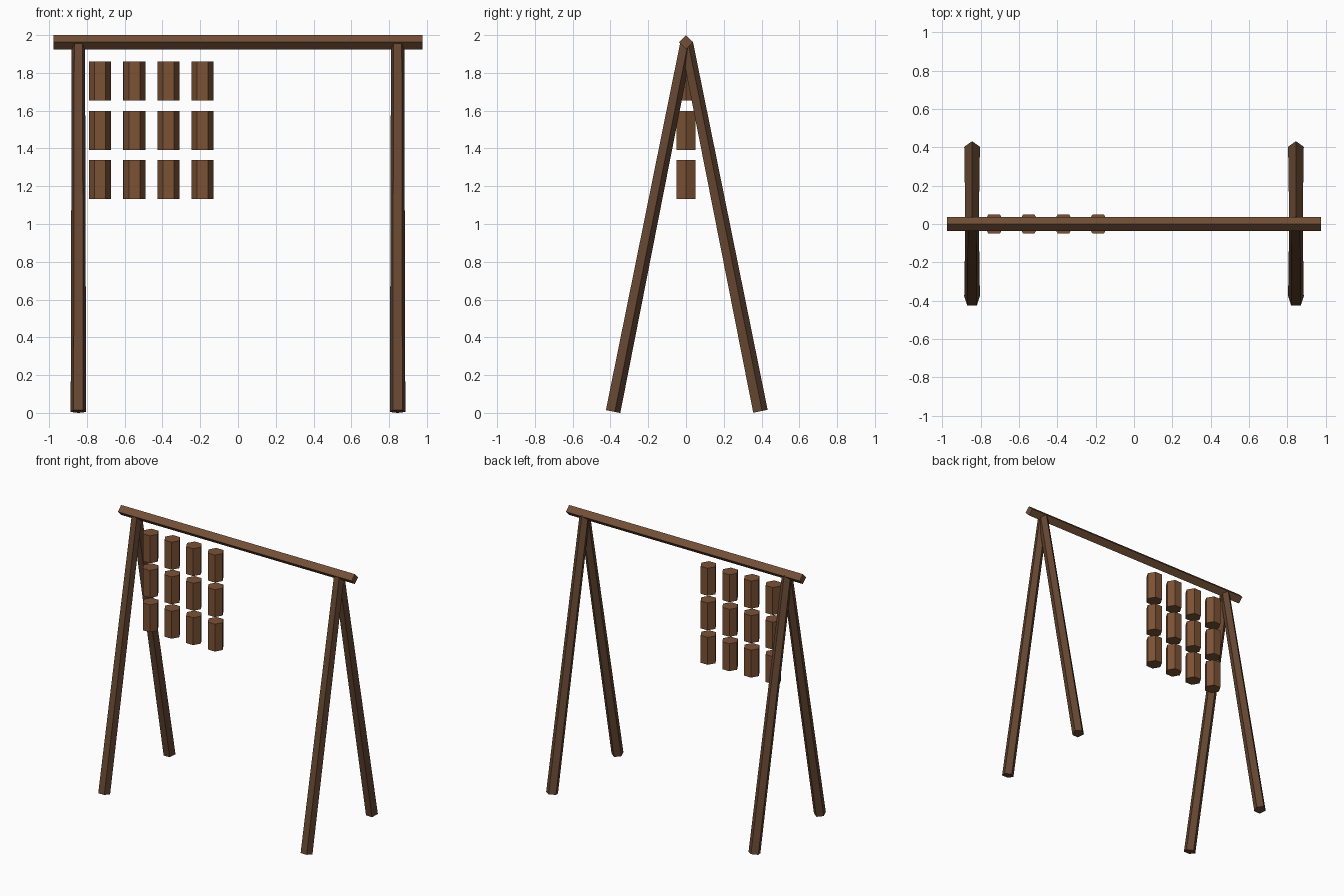
import bpy, bmesh
from math import cos, sin, pi
from mathutils import Vector, Matrix

if "Cube" in bpy.data.objects:
    bpy.data.objects.remove(bpy.data.objects["Cube"])


def material(name, rgb):
    m = bpy.data.materials.new(name)
    m.diffuse_color = (*rgb, 1)
    m.use_nodes = True
    m.node_tree.nodes["Principled BSDF"].inputs["Base Color"].default_value = m.diffuse_color
    return m


BEAM = material("beam_wood", (0.17, 0.08, 0.037))
LEG = material("leg_wood", (0.13, 0.062, 0.031))
BLOCK = material("block_wood", (0.20, 0.085, 0.036))


def prism(name, start, end, side, r0, r1, n, turn, mat):
    """Flat n-sided prism from start to end; 'side' fixes its local x axis."""
    start, end, u = Vector(start), Vector(end), Vector(side)
    w = (end - start).normalized()
    v = w.cross(u)
    bm = bmesh.new()
    rings = []
    for c, r in ((start, r0), (end, r1)):
        rings.append([bm.verts.new(c + r * (u * cos(a) + v * sin(a)))
                      for a in (turn + 2 * pi * i / n for i in range(n))])
    bm.faces.new(rings[0][::-1])
    bm.faces.new(rings[1])
    for i in range(n):
        j = (i + 1) % n
        bm.faces.new((rings[0][i], rings[0][j], rings[1][j], rings[1][i]))
    # origin at the middle of the part
    mid = (start + end) / 2
    bm.transform(Matrix.Translation(-mid))
    bmesh.ops.recalc_face_normals(bm, faces=bm.faces)
    me = bpy.data.meshes.new(name)
    bm.to_mesh(me)
    bm.free()
    me.materials.append(mat)
    ob = bpy.data.objects.new(name, me)
    ob.location = mid
    bpy.context.collection.objects.link(ob)
    return ob


# top beam: square bar standing on its edge
prism("top_beam", (-0.976, 0, 1.9625), (0.976, 0, 1.9625), (0, 0, 1),
      0.0375, 0.0375, 4, 0, BEAM)

# four splayed, slightly tapered five-sided legs
for xn, x in (("left", -0.845), ("right", 0.845)):
    for yn, y in (("front", -0.39), ("back", 0.39)):
        prism(f"{yn}_{xn}_leg", (x, y, 0.008), (x, 0, 1.96), (1, 0, 0),
              0.043, 0.037, 5, pi / 2, LEG)

# grid of hanging six-sided blocks
for row, z in enumerate((1.756, 1.495, 1.235)):
    for col in range(4):
        x = -0.73 + 0.181 * col
        prism(f"hanging_block_{row + 1}_{col + 1}", (x, 0, z - 0.1035),
              (x, 0, z + 0.1035), (1, 0, 0), 0.0585, 0.0585, 6, 0, BLOCK)
